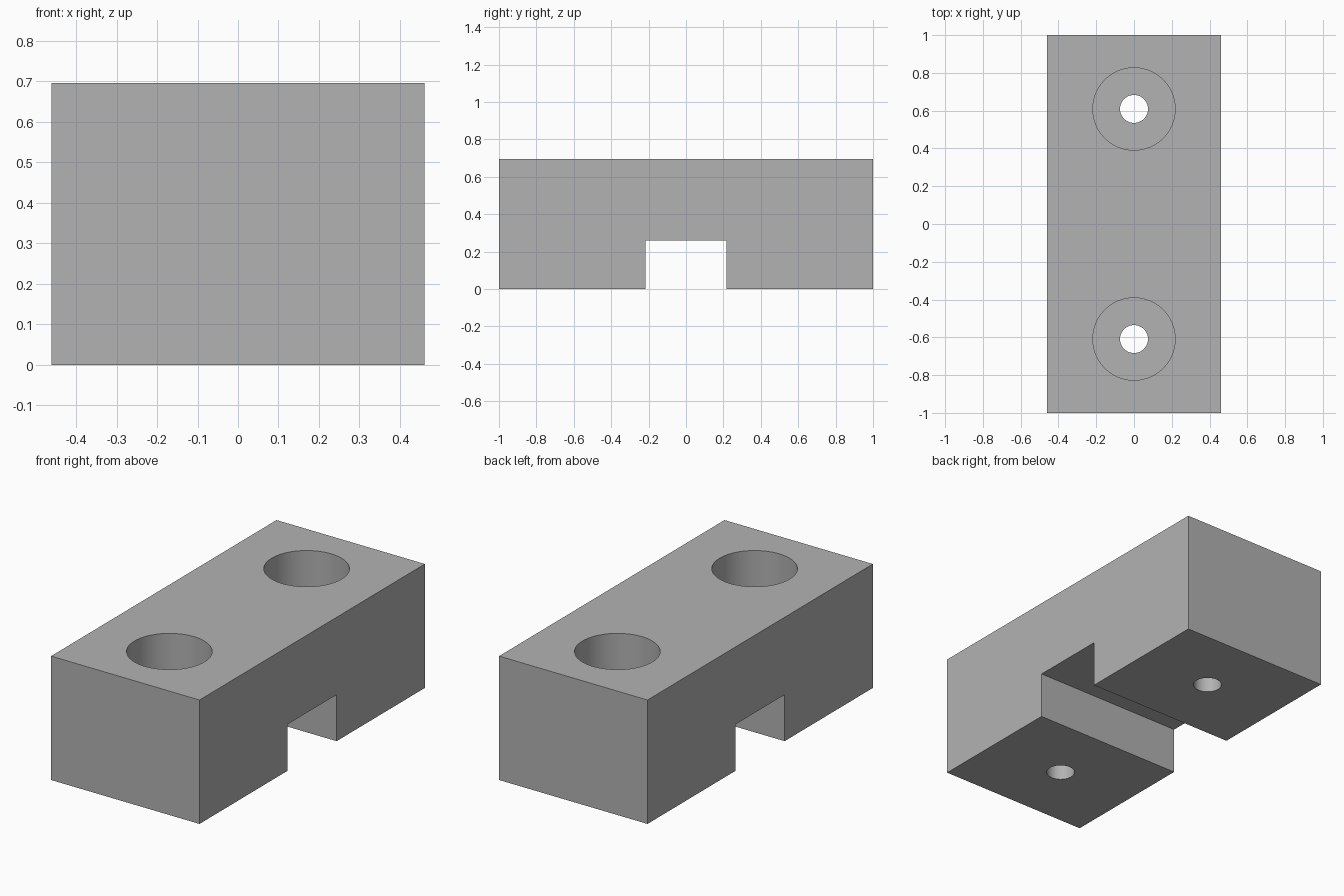
import bpy
import bmesh

WIDTH, LENGTH, HEIGHT = 0.922, 2.0, 0.696
SLOT_HALF, SLOT_TOP = 0.217, 0.261
HOLE_Y, BORE_R, HOLE_R, BORE_FLOOR = 0.609, 0.218, 0.074, 0.22

cube = bpy.data.objects.get("Cube")
if cube:
    bpy.data.objects.remove(cube, do_unlink=True)

grey = bpy.data.materials.new("mid_grey")
grey.use_nodes = True
colour = (0.448, 0.448, 0.448, 1)
grey.diffuse_color = colour
grey.node_tree.nodes["Principled BSDF"].inputs["Base Color"].default_value = colour

# Block with a bottom slot: side profile extruded across the width
bm = bmesh.new()
half = LENGTH / 2
profile = [(-half, 0), (-SLOT_HALF, 0), (-SLOT_HALF, SLOT_TOP), (SLOT_HALF, SLOT_TOP),
           (SLOT_HALF, 0), (half, 0), (half, HEIGHT), (-half, HEIGHT)]
side = bm.faces.new([bm.verts.new((-WIDTH / 2, y, z)) for y, z in profile])
extruded = bmesh.ops.extrude_face_region(bm, geom=[side])["geom"]
bmesh.ops.translate(bm, vec=(WIDTH, 0, 0),
                    verts=[v for v in extruded if isinstance(v, bmesh.types.BMVert)])
bmesh.ops.recalc_face_normals(bm, faces=bm.faces)
mesh = bpy.data.meshes.new("slotted_block")
bm.to_mesh(mesh)
bm.free()
mesh.materials.append(grey)
block = bpy.data.objects.new("slotted_block", mesh)
bpy.context.collection.objects.link(block)


def drill(radius, y, bottom, top):
    """Cut a vertical round hole through the block."""
    bpy.ops.mesh.primitive_cylinder_add(vertices=64, radius=radius, depth=top - bottom,
                                        location=(0, y, (top + bottom) / 2))
    cutter = bpy.context.object
    cutter.name = "drill_cutter"
    cutter.hide_render = True
    cutter.data.materials.append(grey)
    cut = block.modifiers.new("drill", 'BOOLEAN')
    cut.operation = 'DIFFERENCE'
    cut.solver = 'EXACT'
    cut.object = cutter
    bpy.context.view_layer.objects.active = block
    bpy.ops.object.modifier_apply(modifier=cut.name)
    bpy.data.objects.remove(cutter, do_unlink=True)


# Two counterbored screw holes
for y in (-HOLE_Y, HOLE_Y):
    drill(BORE_R, y, BORE_FLOOR, HEIGHT + 0.1)
    drill(HOLE_R, y, -0.1, HEIGHT + 0.1)

# Smooth hole walls, sharp edges elsewhere
bpy.ops.object.select_all(action='DESELECT')
block.select_set(True)
bpy.context.view_layer.objects.active = block
bpy.ops.object.shade_smooth_by_angle()
